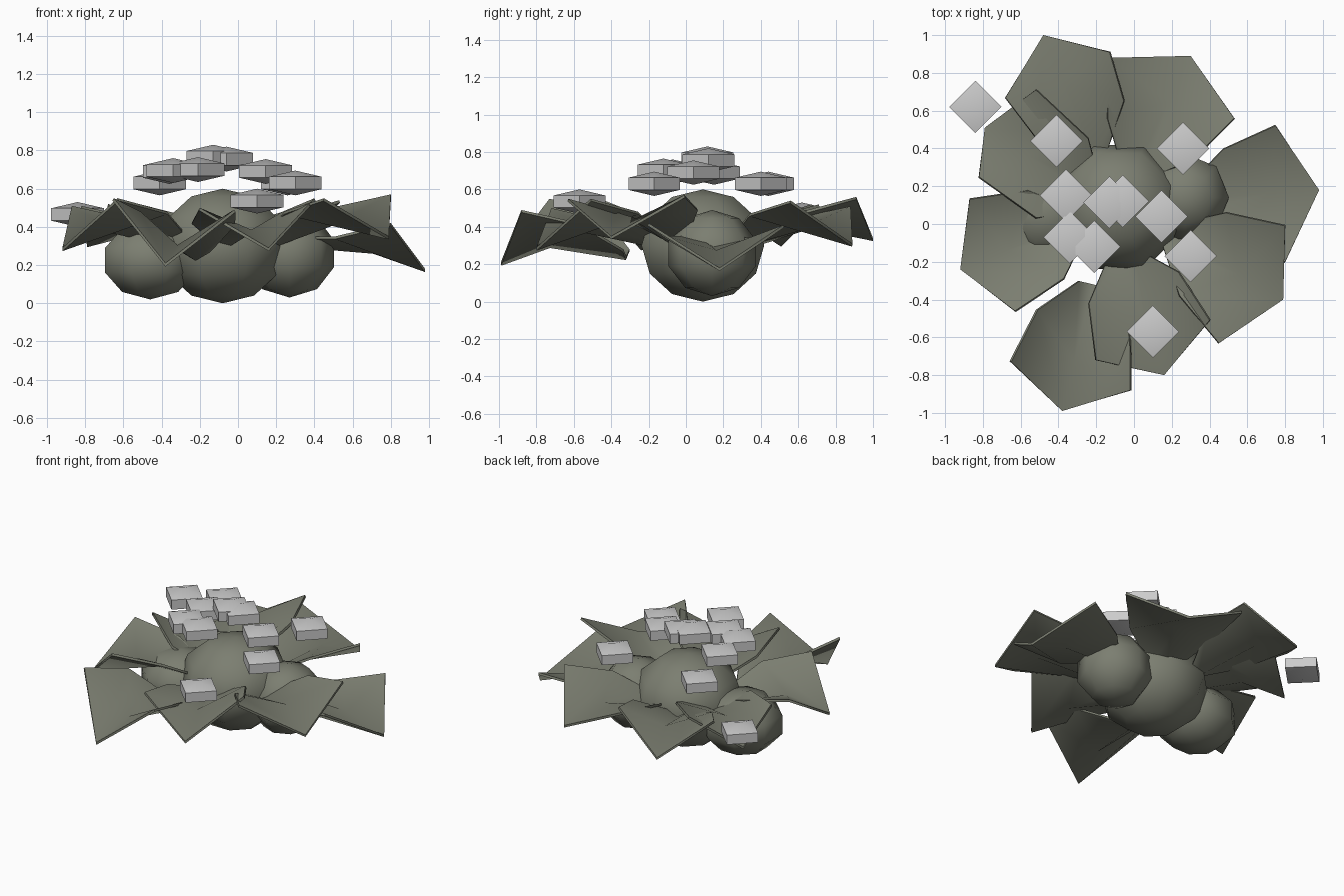
import bpy, bmesh, math
from mathutils import Vector, Matrix

if "Cube" in bpy.data.objects:
    bpy.data.objects.remove(bpy.data.objects["Cube"])

green = bpy.data.materials.new("foliage")
green.diffuse_color = (0.2, 0.21, 0.165, 1)
green.use_nodes = True
green.node_tree.nodes["Principled BSDF"].inputs["Base Color"].default_value = green.diffuse_color


def finish(bm, name, angle, mat=None):
    bmesh.ops.recalc_face_normals(bm, faces=bm.faces)
    me = bpy.data.meshes.new(name)
    bm.to_mesh(me)
    bm.free()
    me.shade_smooth()
    me.set_sharp_from_angle(angle=math.radians(angle))
    if mat:
        me.materials.append(mat)
    ob = bpy.data.objects.new(name, me)
    bpy.context.collection.objects.link(ob)
    return ob


def ball(name, centre, radii, seg, rings, turn, angle, mat=None):
    bm = bmesh.new()
    bmesh.ops.create_uvsphere(bm, u_segments=seg, v_segments=rings, radius=1)
    bm.transform(Matrix.Translation(centre) @ Matrix.Diagonal((*radii, 1))
                 @ Matrix.Rotation(math.radians(turn), 4, 'Z'))
    return finish(bm, name, angle, mat)


def leaf(name, tip, left, right, root_z):
    # Folded leaf: valley along an arched midrib, raised corners
    tip, left, right = Vector(tip), Vector(left), Vector(right)
    across = left - right
    across.z = 0
    across.normalize()
    out = Vector((across.y, -across.x, 0))
    if out.dot(tip - (left + right) / 2) < 0:
        out = -out
    root = tip - out * 0.69
    root.z = root_z

    def at(along, side, z):
        p = root + out * along + across * side
        return (p.x, p.y, z)

    bm = bmesh.new()
    mid = bm.verts.new(at(0.42, 0, tip.z + 0.095))
    base = bm.verts.new(root)
    end = bm.verts.new(tip)
    for s, corner in ((1, left), (-1, right)):
        b = bm.verts.new(at(0, 0.07 * s, root_z + 0.04))
        sh = bm.verts.new(at(0.2, 0.25 * s, corner.z - 0.07))
        c = bm.verts.new(corner)
        bm.faces.new((base, b, sh, mid)[::s])
        bm.faces.new((mid, sh, c, end)[::s])
    bmesh.ops.recalc_face_normals(bm, faces=bm.faces)
    bmesh.ops.solidify(bm, geom=bm.faces[:], thickness=0.015)
    finish(bm, name, 80, green)


# Bush core
ball("core_centre", (-0.08, 0.09, 0.30), (0.355, 0.355, 0.30), 8, 6, 22.5, 60, green)
ball("core_left", (-0.46, 0.05, 0.225), (0.27, 0.26, 0.205), 8, 5, 22.5, 60, green)
ball("core_right", (0.27, 0.14, 0.26), (0.245, 0.245, 0.23), 8, 5, 0, 60, green)

# Leaves: tip, the two raised corners, height of the root
leaves = [
    ((-0.48, 1.00, 0.34), (-0.13, 0.91, 0.56), (-0.68, 0.67, 0.52), 0.31),
    ((0.30, 0.89, 0.31), (-0.13, 0.88, 0.51), (0.53, 0.56, 0.54), 0.30),
    ((0.98, 0.18, 0.18), (0.75, 0.52, 0.41), (0.80, -0.20, 0.42), 0.31),
    ((0.79, -0.40, 0.35), (0.80, -0.01, 0.57), (0.45, -0.63, 0.55), 0.31),
    ((0.16, -0.80, 0.29), (-0.20, -0.72, 0.50), (0.40, -0.51, 0.55), 0.30),
    ((-0.38, -0.99, 0.21), (-0.02, -0.88, 0.49), (-0.65, -0.73, 0.55), 0.24),
    ((-0.92, -0.24, 0.29), (-0.87, 0.13, 0.51), (-0.63, -0.46, 0.55), 0.30),
    ((-0.79, 0.51, 0.31), (-0.82, 0.25, 0.51), (-0.52, 0.71, 0.52), 0.30),
]
for i, spec in enumerate(leaves):
    leaf(f"leaf_{i + 1}", *spec)

# Small four-sided blossoms
blossoms = [(-0.84, 0.62, 0.465), (-0.41, 0.44, 0.63), (0.26, 0.40, 0.63), (-0.36, 0.15, 0.69),
            (-0.13, 0.115, 0.765), (-0.06, 0.12, 0.755), (0.145, 0.04, 0.69), (-0.34, -0.07, 0.695),
            (-0.21, -0.12, 0.70), (0.30, -0.17, 0.63), (0.10, -0.57, 0.535)]
for i, c in enumerate(blossoms):
    ball(f"blossom_{i + 1}", c, (0.16, 0.16, 0.065), 4, 3, 0, 30)
